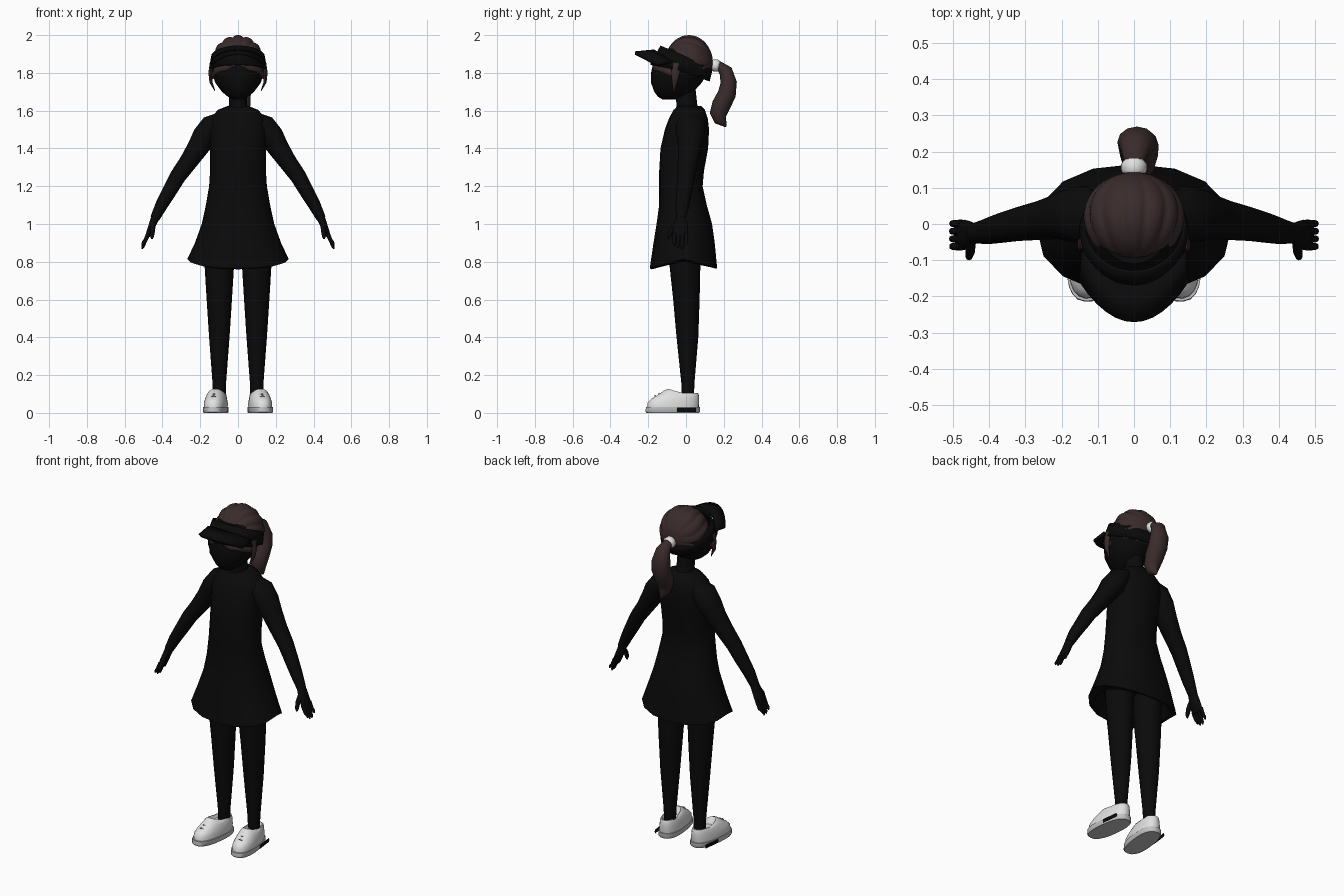
import bpy, bmesh, math
from mathutils import Vector


def material(name, rgb):
    m = bpy.data.materials.new(name)
    m.diffuse_color = (*rgb, 1)
    return m


BLACK = material("black", (0.003, 0.003, 0.003))
BROWN = material("dark brown hair", (0.042, 0.024, 0.025))
WHITE = material("shoe white", (0.75, 0.75, 0.75))
SOLE = material("sole grey", (0.55, 0.55, 0.55))
GREY = material("lace grey", (0.25, 0.25, 0.25))


def finish(name, bm, mat, angle=45):
    bmesh.ops.recalc_face_normals(bm, faces=bm.faces)
    me = bpy.data.meshes.new(name)
    bm.to_mesh(me)
    bm.free()
    me.materials.append(mat)
    ob = bpy.data.objects.new(name, me)
    bpy.context.collection.objects.link(ob)
    bpy.ops.object.select_all(action='DESELECT')
    ob.select_set(True)
    bpy.context.view_layer.objects.active = ob
    bpy.ops.object.shade_smooth_by_angle(angle=math.radians(angle))
    return ob


def skin_rings(name, rings, mat, caps=True, angle=45):
    bm = bmesh.new()
    loops = [[bm.verts.new(p) for p in r] for r in rings]
    n = len(rings[0])
    for a, b in zip(loops, loops[1:]):
        for i in range(n):
            j = (i + 1) % n
            bm.faces.new((a[i], a[j], b[j], b[i]))
    if caps:
        bm.faces.new(loops[0])
        bm.faces.new(loops[-1])
    return finish(name, bm, mat, angle)


def loft(name, rows, mat, n=16, caps=True, power=1.0, angle=45):
    """Stacked ovals: (z, y_front, y_back, half_width, front_lift, back_lift)."""
    rings = []
    for row in rows:
        z, yf, yb, rx, lf, lb = (tuple(row) + (0, 0))[:6]
        ring = []
        for i in range(n):
            a = 2 * math.pi * i / n
            c, s = math.cos(a), math.sin(a)
            x = rx * math.copysign(abs(c) ** power, c)
            y = (yf + yb) / 2 + (yb - yf) / 2 * math.copysign(abs(s) ** power, s)
            ring.append((x, y, z + (lf if s < 0 else lb) * abs(s)))
        rings.append(ring)
    return skin_rings(name, rings, mat, caps, angle)


def tube(name, pts, mat, ref=(0, 1, 0), n=10, side=1):
    """Oval tube: (x, y, z, radius_along_ref, radius_across)."""
    ps = [Vector((p[0] * side, p[1], p[2])) for p in pts]
    rings = []
    for i, p in enumerate(ps):
        t = (ps[min(i + 1, len(ps) - 1)] - ps[max(i - 1, 0)]).normalized()
        u = (Vector(ref) - t * t.dot(Vector(ref))).normalized()
        v = t.cross(u)
        rings.append([p + u * pts[i][3] * math.cos(k * 2 * math.pi / n)
                      + v * pts[i][4] * math.sin(k * 2 * math.pi / n) for k in range(n)])
    return skin_rings(name, rings, mat, angle=60)


# Head and neck
loft("head", [(1.66, -0.125, -0.05, 0.03), (1.675, -0.15, 0.0, 0.055), (1.70, -0.168, 0.04, 0.085),
              (1.75, -0.186, 0.085, 0.122), (1.80, -0.185, 0.11, 0.134), (1.86, -0.172, 0.12, 0.132),
              (1.93, -0.11, 0.09, 0.095)], BLACK, n=24)
loft("neck", [(1.57, -0.06, 0.08, 0.065), (1.63, -0.05, 0.06, 0.048), (1.72, -0.06, 0.05, 0.046)], BLACK)

# Flared tunic, with a hem that dips at front and back and a hollow underside
loft("tunic", [(1.625, -0.04, 0.08, 0.055), (1.605, -0.065, 0.10, 0.105), (1.56, -0.09, 0.115, 0.148),
               (1.50, -0.112, 0.122, 0.155), (1.40, -0.135, 0.117, 0.148), (1.28, -0.142, 0.095, 0.148),
               (1.20, -0.142, 0.088, 0.153), (1.10, -0.142, 0.11, 0.17), (1.0, -0.156, 0.138, 0.192),
               (0.90, -0.172, 0.152, 0.228), (0.815, -0.192, 0.165, 0.268, -0.05, -0.05),
               (0.80, -0.182, 0.155, 0.23, -0.04, -0.035), (0.87, -0.14, 0.12, 0.18)],
     BLACK, n=16, power=0.9)

# Legs, arms, hands
ARM = [(0.09, 0.025, 1.565, 0.055, 0.03), (0.135, 0.025, 1.525, 0.08, 0.06), (0.175, 0.025, 1.465, 0.075, 0.066),
       (0.215, 0.02, 1.40, 0.062, 0.056), (0.262, 0.01, 1.33, 0.054, 0.048), (0.32, 0.0, 1.25, 0.047, 0.043),
       (0.365, -0.01, 1.17, 0.042, 0.038), (0.405, -0.02, 1.10, 0.036, 0.033), (0.44, -0.025, 1.03, 0.028, 0.025)]
PALM = [(0.436, -0.025, 1.04, 0.026, 0.024), (0.452, -0.028, 1.0, 0.036, 0.02),
        (0.468, -0.03, 0.96, 0.042, 0.017), (0.478, -0.03, 0.935, 0.038, 0.013)]
THUMB = [(0.45, -0.05, 1.0, 0.016, 0.014), (0.452, -0.078, 0.965, 0.014, 0.013),
         (0.455, -0.09, 0.935, 0.011, 0.01), (0.456, -0.092, 0.92, 0.004, 0.004)]
for side, tag in ((1, "left"), (-1, "right")):
    leg = loft(tag + "_leg", [(0.09, -0.022, 0.042, 0.034), (0.16, -0.025, 0.045, 0.036),
                              (0.40, -0.05, 0.065, 0.054), (0.60, -0.068, 0.072, 0.067),
                              (0.78, -0.087, 0.076, 0.078), (0.90, -0.09, 0.08, 0.08)], BLACK)
    leg.location.x = 0.099 * side
    tube(tag + "_arm", ARM, BLACK, side=side, n=12)
    tube(tag + "_palm", PALM, BLACK, side=side)
    tube(tag + "_thumb", THUMB, BLACK, side=side, n=8)
    for k, tip in enumerate((0.885, 0.87, 0.868, 0.89)):
        y = -0.062 + 0.021 * k
        tube(f"{tag}_finger_{k + 1}", [(0.474, y, 0.95, 0.011, 0.012), (0.492, y, 0.91, 0.0105, 0.0105),
                                       (0.503, y, tip + 0.012, 0.009, 0.008), (0.507, y, tip, 0.003, 0.003)],
             BLACK, side=side, n=8)

    # Shoe parts, turned slightly outwards
    parts = [
        loft(tag + "_shoe_sole", [(0.0, -0.21, 0.07, 0.06), (0.006, -0.216, 0.075, 0.064),
                                  (0.03, -0.214, 0.074, 0.064)], SOLE, n=24, power=0.8),
        loft(tag + "_shoe_upper", [(0.03, -0.207, 0.068, 0.06), (0.055, -0.205, 0.07, 0.06),
                                   (0.075, -0.185, 0.07, 0.055), (0.095, -0.15, 0.068, 0.05),
                                   (0.105, -0.115, 0.064, 0.043, 0.015, 0),
                                   (0.105, -0.095, 0.058, 0.037, 0.022, 0),
                                   (0.09, -0.07, 0.05, 0.028)], WHITE, n=24, power=0.85),
        tube(tag + "_shoe_patch", [(0.0655 * side, -0.055, 0.016, 0.012, 0.003),
                                   (0.0655 * side, 0.045, 0.016, 0.012, 0.003)], BLACK, ref=(0, 0, 1), n=4),
    ]
    for k in range(4):
        y, z, w = -0.165 + 0.022 * k, 0.09 + 0.0105 * k, 0.026 + 0.002 * k
        parts.append(tube(f"{tag}_lace_{k + 1}", [(-w, y + 0.008, z - 0.012, 0.004, 0.004),
                                                  (0, y, z + 0.001, 0.004, 0.004),
                                                  (w, y + 0.008, z - 0.012, 0.004, 0.004)], GREY, n=6))
    for p in parts:
        p.location.x = 0.109 * side
        p.rotation_euler.z = math.radians(7) * side

# Hair cap: ridged locks gathered towards the tie at the back
bm = bmesh.new()
rows, cols, locks = 20, 112, 14
grid = []
for r in range(1, rows):
    th = math.pi * r / rows
    ring = []
    for c in range(cols):
        ph = 2 * math.pi * c / cols
        twist = ph + 0.18 * math.sin(2 * th) * math.cos(ph)
        groove = 0.93 + 0.07 * abs(math.sin(locks / 2 * twist)) ** 0.6
        k = 1 - (1 - groove) * math.sin(th) ** 0.5
        x, z = math.sin(th) * math.cos(ph) * k, math.sin(th) * math.sin(ph) * k
        y = math.cos(th)
        ring.append(bm.verts.new((0.141 * x, 0.015 + 0.128 * y, 1.85 + (0.15 if z > 0 else 0.105) * z)))
    grid.append(ring)
for a, b in zip(grid, grid[1:]):
    for i in range(cols):
        j = (i + 1) % cols
        bm.faces.new((a[i], a[j], b[j], b[i]))
bm.faces.new(grid[0])
bm.faces.new(grid[-1])
finish("hair_cap", bm, BROWN, 60)

# Ponytail, tie and loose strands
tube("ponytail", [(0, 0.135, 1.835, 0.022, 0.022), (0.0, 0.175, 1.838, 0.028, 0.024),
                  (0.004, 0.21, 1.81, 0.042, 0.036), (0.008, 0.226, 1.75, 0.054, 0.043),
                  (0.012, 0.217, 1.69, 0.056, 0.048), (0.014, 0.187, 1.63, 0.052, 0.05),
                  (0.016, 0.172, 1.585, 0.044, 0.046), (0.018, 0.182, 1.55, 0.032, 0.034),
                  (0.02, 0.212, 1.515, 0.004, 0.004)], BROWN, ref=(1, 0, 0), n=12)
tube("hair_tie", [(0, 0.138, 1.84, 0.028, 0.028), (0, 0.145, 1.84, 0.035, 0.033),
                  (0, 0.165, 1.838, 0.036, 0.034), (0, 0.176, 1.836, 0.028, 0.028)],
     WHITE, ref=(1, 0, 0), n=10)
for side, tag in ((1, "left"), (-1, "right")):
    tube(tag + "_side_strand", [(0.138, -0.05, 1.85, 0.022, 0.012), (0.147, -0.055, 1.80, 0.022, 0.01),
                                (0.143, -0.06, 1.75, 0.015, 0.008), (0.122, -0.065, 1.705, 0.003, 0.002)],
         BROWN, side=side, n=8)
    tube(tag + "_fringe", [(0.01, -0.165, 1.855, 0.02, 0.015), (0.06, -0.16, 1.83, 0.022, 0.016),
                           (0.115, -0.10, 1.81, 0.022, 0.016), (0.134, -0.04, 1.78, 0.014, 0.01)],
         BROWN, ref=(0, 0, 1), side=side, n=8)

# Visor band, tilted down to the back
band = loft("visor_band", [(1.815, -0.19, 0.125, 0.154, 0.03, -0.06),
                           (1.885, -0.135, 0.14, 0.143, 0.06, -0.07)], BLACK, n=28, caps=False)
mod = band.modifiers.new("thickness", 'SOLIDIFY')
mod.thickness = 0.008

# Visor bill, arched from side to side
bm = bmesh.new()
edge = []
for i in range(13):
    t = -1 + i / 6
    a = t * 1.2
    inner = (0.148 * math.sin(a), -0.02 - 0.148 * math.cos(a), 1.915 - 0.06 * t * t)
    outer = (0.145 * t, -0.27 + 0.112 * t * t, 1.905 - 0.062 * t * t)
    edge.append((bm.verts.new(inner), bm.verts.new(outer)))
for a, b in zip(edge, edge[1:]):
    bm.faces.new((a[0], b[0], b[1], a[1]))
bill = finish("visor_bill", bm, BLACK)
mod = bill.modifiers.new("thickness", 'SOLIDIFY')
mod.thickness = 0.018
mod.offset = 0
